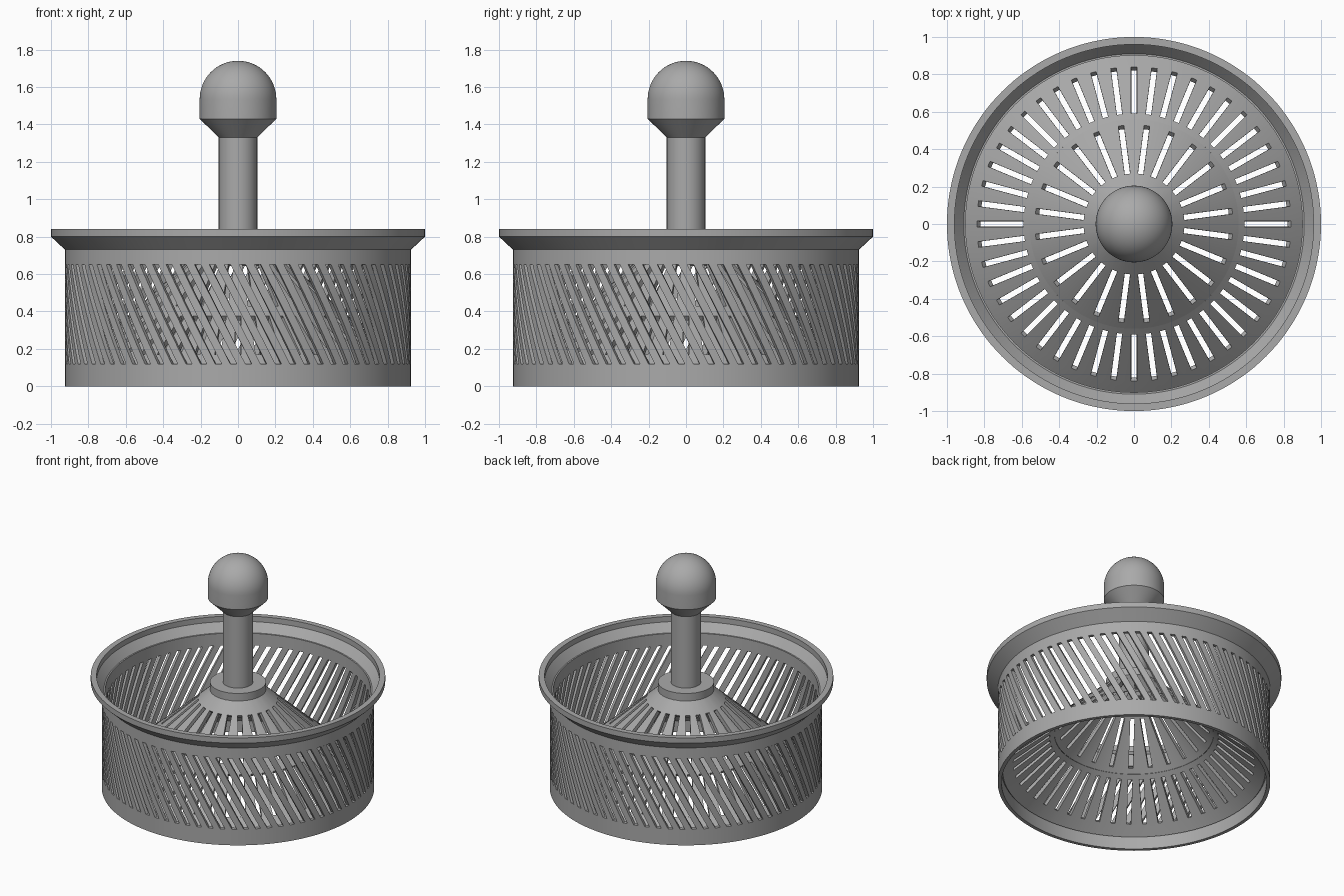
import bpy
import bmesh
from math import sin, cos, pi, tau, asin, radians

cube = bpy.data.objects.get("Cube")
if cube:
    bpy.data.objects.remove(cube, do_unlink=True)

# One plain grey metal
COLOR = (0.4, 0.4, 0.4, 1.0)
metal = bpy.data.materials.new("grey_metal")
metal.use_nodes = True
metal.diffuse_color = COLOR
metal.node_tree.nodes["Principled BSDF"].inputs["Base Color"].default_value = COLOR


def finish(name, bm, thickness=0.0):
    """Turn a bmesh into a shaded object, thickened inward if asked."""
    mesh = bpy.data.meshes.new(name)
    bm.to_mesh(mesh)
    bm.free()
    mesh.materials.append(metal)
    obj = bpy.data.objects.new(name, mesh)
    bpy.context.collection.objects.link(obj)
    bpy.ops.object.select_all(action="DESELECT")
    bpy.context.view_layer.objects.active = obj
    obj.select_set(True)
    if thickness:
        mod = obj.modifiers.new("thickness", "SOLIDIFY")
        mod.thickness = thickness
        mod.offset = -1
        bpy.ops.object.modifier_apply(modifier=mod.name)
    bpy.ops.object.shade_smooth_by_angle(angle=radians(25))
    return obj


def lathe(name, profile, closed=False, steps=144):
    """Spin an (r, z) profile round the z axis."""
    bm = bmesh.new()
    verts = [bm.verts.new((r, 0, z)) for r, z in profile]
    edges = [bm.edges.new(pair) for pair in zip(verts, verts[1:])]
    if closed:
        edges.append(bm.edges.new((verts[-1], verts[0])))
    bmesh.ops.spin(bm, geom=verts + edges, axis=(0, 0, 1), cent=(0, 0, 0),
                   angle=tau, steps=steps, use_merge=True)
    bmesh.ops.remove_doubles(bm, verts=bm.verts, dist=0.0001)
    bmesh.ops.recalc_face_normals(bm, faces=bm.faces)
    return finish(name, bm)


def slotted_band(name, rows, count, width, bars, thickness, start=0.0):
    """Band of revolution; rows are (r, z, twist, slots above this row)."""
    bm = bmesh.new()
    pitch = tau / count
    grid = []
    for r, z, twist, _ in rows:
        half = asin(width / 2 / r)
        ring = []
        for k in range(count):
            base = start + twist + k * pitch
            angles = [base - half]
            angles += [base + half + (pitch - 2 * half) * j / bars for j in range(bars)]
            ring += [bm.verts.new((r * cos(a), r * sin(a), z)) for a in angles]
        grid.append(ring)
    total = len(grid[0])
    for row, low, high in zip(rows, grid, grid[1:]):
        for j in range(total):
            if row[3] and j % (bars + 1) == 0:
                continue
            n = (j + 1) % total
            bm.faces.new((low[j], low[n], high[n], high[j]))
    return finish(name, bm, thickness)


# Basket wall: solid foot, slanted slots, flared rim
WALL, INNER, LOW, HIGH = 0.925, 0.9, 0.12, 0.65
lathe("wall_foot", [(WALL, 0), (WALL, LOW), (INNER, LOW), (INNER, 0)], closed=True)

levels, lean = 10, radians(17)
wall_rows = [(WALL, LOW + (HIGH - LOW) * i / levels, lean * (0.5 - i / levels), True)
             for i in range(levels + 1)]
slotted_band("slotted_wall", wall_rows, 72, 0.034, 2, WALL - INNER)

lathe("flared_rim", [(INNER, HIGH), (WALL, HIGH), (WALL, 0.73), (1, 0.8), (1, 0.84),
                     (0.96, 0.84), (0.96, 0.8), (0.91, 0.74), (INNER, 0.74)], closed=True)

# Conical strainer floor in two slotted rings
slotted_band("outer_cone", [(0.91, 0.11, 0, False), (0.84, 0.17, 0, True),
                            (0.59, 0.375, 0, False), (0.56, 0.4, 0, False)],
             48, 0.03, 2, 0.03)
slotted_band("inner_cone", [(0.56, 0.4, 0, False), (0.53, 0.428, 0, True),
                            (0.27, 0.666, 0, False), (0.18, 0.748, 0, False)],
             24, 0.03, 5, 0.03, start=pi / 24)

# Hub on the cone
lathe("hub", [(0, 0.7), (0.19, 0.7), (0.19, 0.795), (0, 0.795)])

# Handle rod and rounded knob
lathe("handle_rod", [(0, 0.78), (0.103, 0.78), (0.103, 1.34), (0, 1.34)], steps=96)
dome = [(0.205 * cos(i * pi / 32), 1.535 + 0.205 * sin(i * pi / 32)) for i in range(16)]
lathe("knob", [(0, 1.33), (0.103, 1.33), (0.205, 1.43)] + dome + [(0, 1.74)], steps=96)
